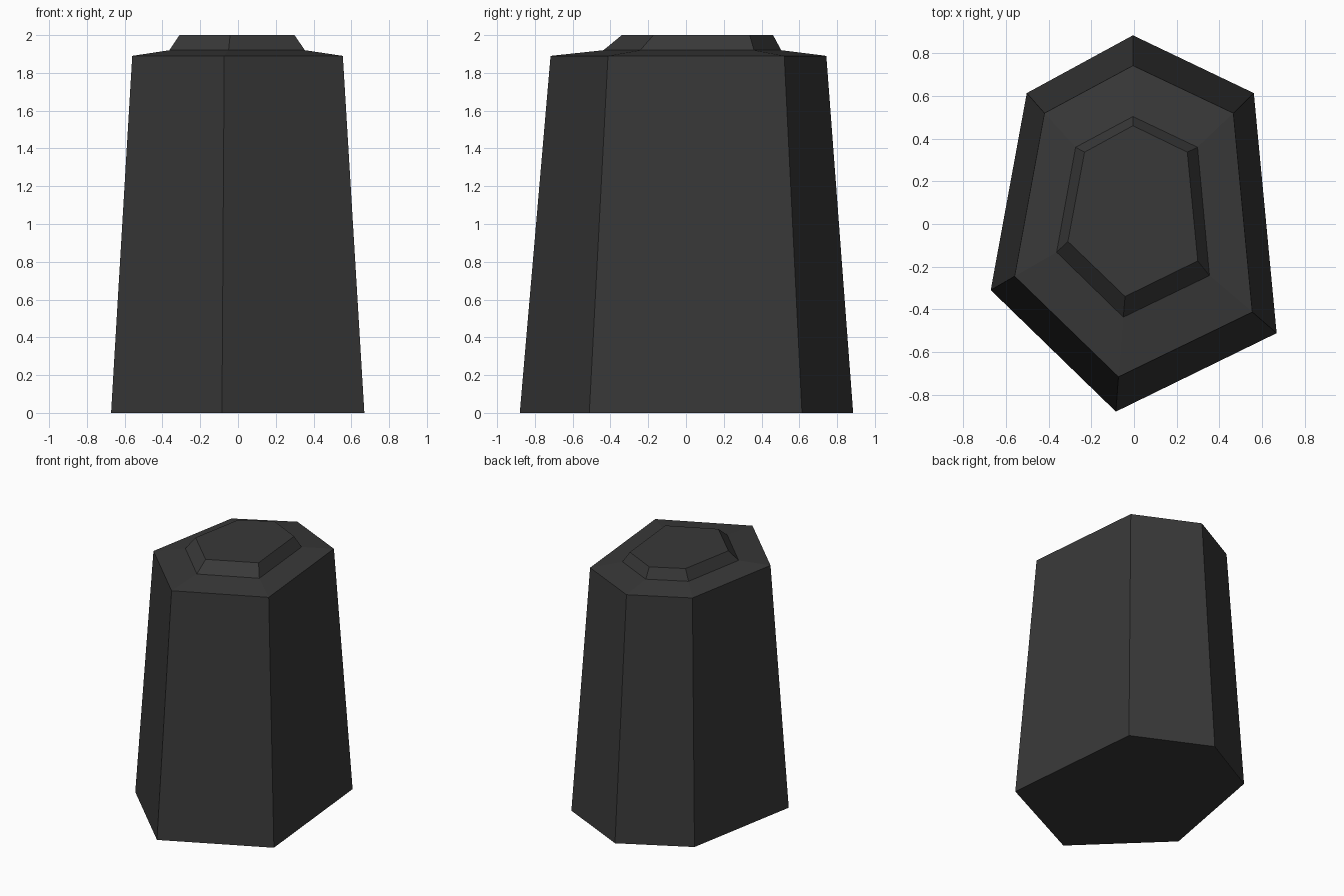
import bpy
import bmesh

if "Cube" in bpy.data.objects:
    bpy.data.objects.remove(bpy.data.objects["Cube"])

# Single dark stone colour
stone = bpy.data.materials.new("charcoal_stone")
stone.diffuse_color = (0.04, 0.04, 0.04, 1.0)
stone.use_nodes = True
stone.node_tree.nodes["Principled BSDF"].inputs["Base Color"].default_value = stone.diffuse_color

# Irregular six-sided cross-sections from bottom to top: (height, outline)
RINGS = [
    (0.0, [(-0.005, 0.885), (-0.503, 0.614), (-0.672, -0.31),
           (-0.085, -0.88), (0.669, -0.512), (0.562, 0.614)]),
    (1.89, [(-0.005, 0.743), (-0.42, 0.52), (-0.56, -0.245),
            (-0.073, -0.717), (0.555, -0.413), (0.466, 0.52)]),
    (1.92, [(-0.005, 0.504), (-0.274, 0.36), (-0.363, -0.132),
            (-0.05, -0.437), (0.354, -0.242), (0.298, 0.36)]),
    (2.0, [(-0.005, 0.461), (-0.232, 0.337), (-0.31, -0.082),
           (-0.042, -0.34), (0.299, -0.173), (0.25, 0.337)]),
]

# Loft the pillar: tapered shaft, shallow shoulder, small raised cap
bm = bmesh.new()
loops = [[bm.verts.new((x, y, z)) for x, y in pts] for z, pts in RINGS]
for low, high in zip(loops, loops[1:]):
    for i in range(6):
        j = (i + 1) % 6
        bm.faces.new((low[i], low[j], high[j], high[i]))
bm.faces.new(loops[0][::-1])
bm.faces.new(loops[-1])
bmesh.ops.recalc_face_normals(bm, faces=bm.faces[:])

mesh = bpy.data.meshes.new("stone_pillar")
bm.to_mesh(mesh)
bm.free()
mesh.materials.append(stone)
pillar = bpy.data.objects.new("stone_pillar", mesh)
bpy.context.collection.objects.link(pillar)
